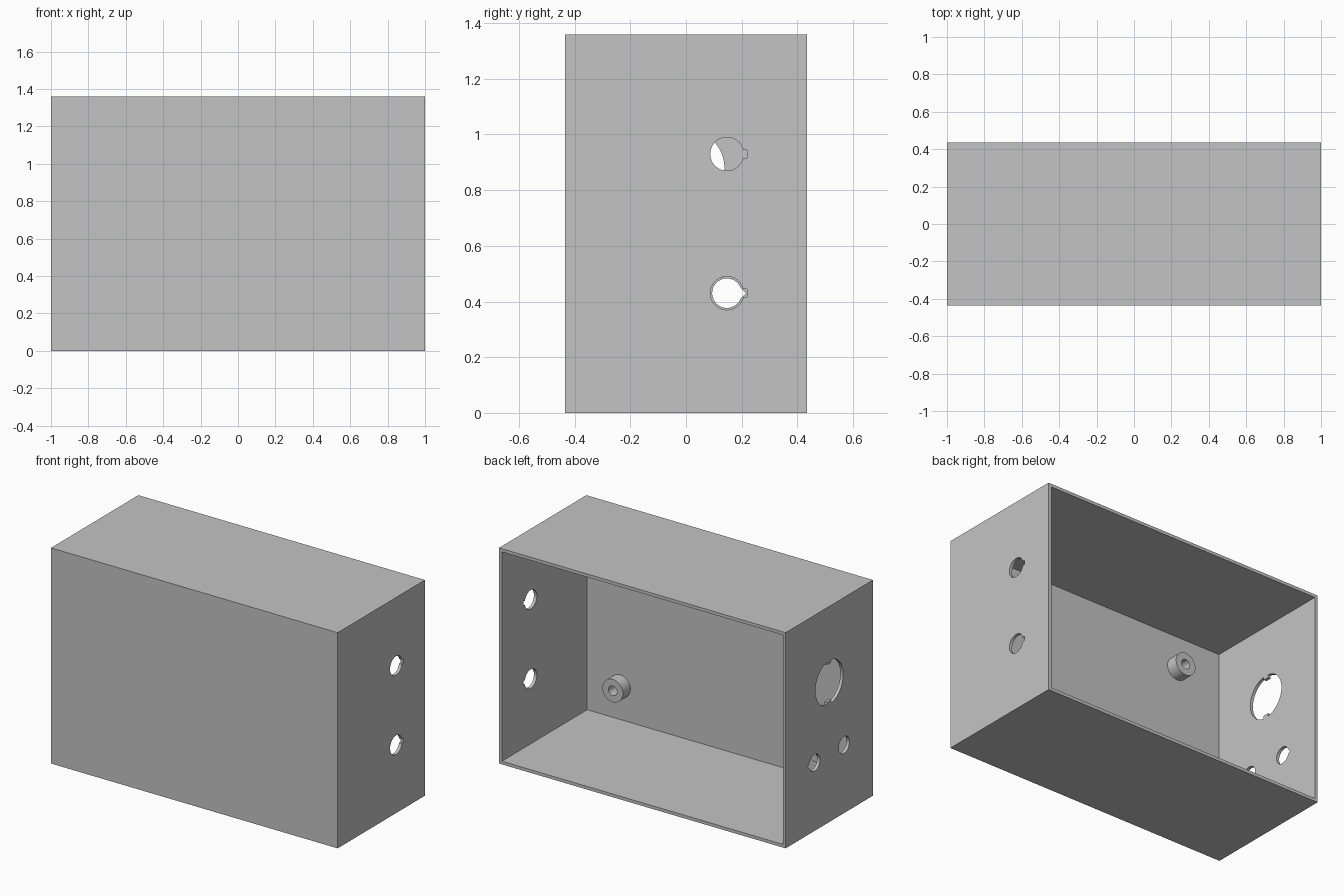
import bpy, bmesh, math
from mathutils import Matrix

old = bpy.data.objects.get("Cube")
if old:
    bpy.data.objects.remove(old)

W, D, H, T = 2.0, 0.87, 1.36, 0.02   # outer size and wall thickness

grey = bpy.data.materials.new("light_grey")
grey.use_nodes = True
grey.diffuse_color = (0.55, 0.55, 0.55, 1)
grey.node_tree.nodes["Principled BSDF"].inputs["Base Color"].default_value = (0.55, 0.55, 0.55, 1)


def make_object(name, bm):
    bmesh.ops.recalc_face_normals(bm, faces=bm.faces)
    mesh = bpy.data.meshes.new(name)
    bm.to_mesh(mesh)
    bm.free()
    obj = bpy.data.objects.new(name, mesh)
    bpy.context.collection.objects.link(obj)
    mesh.materials.append(grey)
    return obj


def cut(target, outline, x):
    """Cut a (y, z) outline through the side wall at x."""
    bm = bmesh.new()
    face = bm.faces.new([bm.verts.new((x - 0.05, y, z)) for y, z in outline])
    ext = bmesh.ops.extrude_face_region(bm, geom=[face])
    verts = [v for v in ext["geom"] if isinstance(v, bmesh.types.BMVert)]
    bmesh.ops.translate(bm, verts=verts, vec=(0.1, 0, 0))
    cutter = make_object("hole_cutter", bm)
    mod = target.modifiers.new("hole", "BOOLEAN")
    mod.operation, mod.solver, mod.object = "DIFFERENCE", "EXACT", cutter
    bpy.context.view_layer.objects.active = target
    bpy.ops.object.modifier_apply(modifier=mod.name)
    bpy.data.objects.remove(cutter)


def arc(y, z, r, start, end, n=40):
    angles = [math.radians(start + (end - start) * i / n) for i in range(n + 1)]
    return [(y + r * math.cos(a), z + r * math.sin(a)) for a in angles]


# Enclosure: box with the back face inset and pushed in
bm = bmesh.new()
bmesh.ops.create_cube(bm, size=1, matrix=Matrix.Translation((0, 0, H / 2)) @ Matrix.Diagonal((W, D, H, 1)))
bm.normal_update()
back = [f for f in bm.faces if f.normal.y > 0.9]
bmesh.ops.inset_region(bm, faces=back, thickness=T, use_even_offset=True)
ext = bmesh.ops.extrude_face_region(bm, geom=back)
inner = [v for v in ext["geom"] if isinstance(v, bmesh.types.BMVert)]
bmesh.ops.translate(bm, verts=inner, vec=(0, T - D, 0))
bmesh.ops.delete(bm, geom=[f for f in back if f.is_valid], context="FACES_ONLY")
box = make_object("enclosure", bm)

# Keyed round holes in the left wall
for z in (0.43, 0.93):
    key = [(0.22, z - 0.014), (0.22, z + 0.014)]
    cut(box, arc(0.147, z, 0.06, 14, 346) + key, W / 2)

# Small round holes in the right wall, one with a pointed tip
cut(box, arc(0.147, 0.43, 0.053, 20, 340) + [(0.215, 0.43)], -W / 2)
cut(box, arc(-0.147, 0.43, 0.053, 0, 351), -W / 2)

# Large hole in the right wall with a tab at top and bottom
R, C, TAB = 0.138, 0.88, 0.118
outline = arc(0, C, R, -82, 82) + [(0.019, C + TAB), (-0.019, C + TAB)]
outline += arc(0, C, R, 98, 262) + [(-0.019, C - TAB), (0.019, C - TAB)]
cut(box, outline, -W / 2)

# Hollow mounting bosses on the inside of the front wall
SEG, LENGTH, WALL = 40, 0.075, -D / 2 + T
for side, x in (("left", 0.75), ("right", -0.67)):
    for level, z in (("lower", 0.23), ("upper", 1.13)):
        bm = bmesh.new()
        profile = [(0.072, WALL), (0.072, WALL + LENGTH), (0.03, WALL + LENGTH), (0.03, WALL)]
        rings = [[bm.verts.new((x + r * math.cos(i * math.tau / SEG), y, z + r * math.sin(i * math.tau / SEG)))
                  for i in range(SEG)] for r, y in profile]
        for a, b in zip(rings, rings[1:]):
            for i in range(SEG):
                j = (i + 1) % SEG
                bm.faces.new((a[i], a[j], b[j], b[i]))
        boss = make_object(f"{level}_{side}_boss", bm)
        bpy.ops.object.select_all(action="DESELECT")
        boss.select_set(True)
        bpy.context.view_layer.objects.active = boss
        bpy.ops.object.shade_smooth_by_angle()
